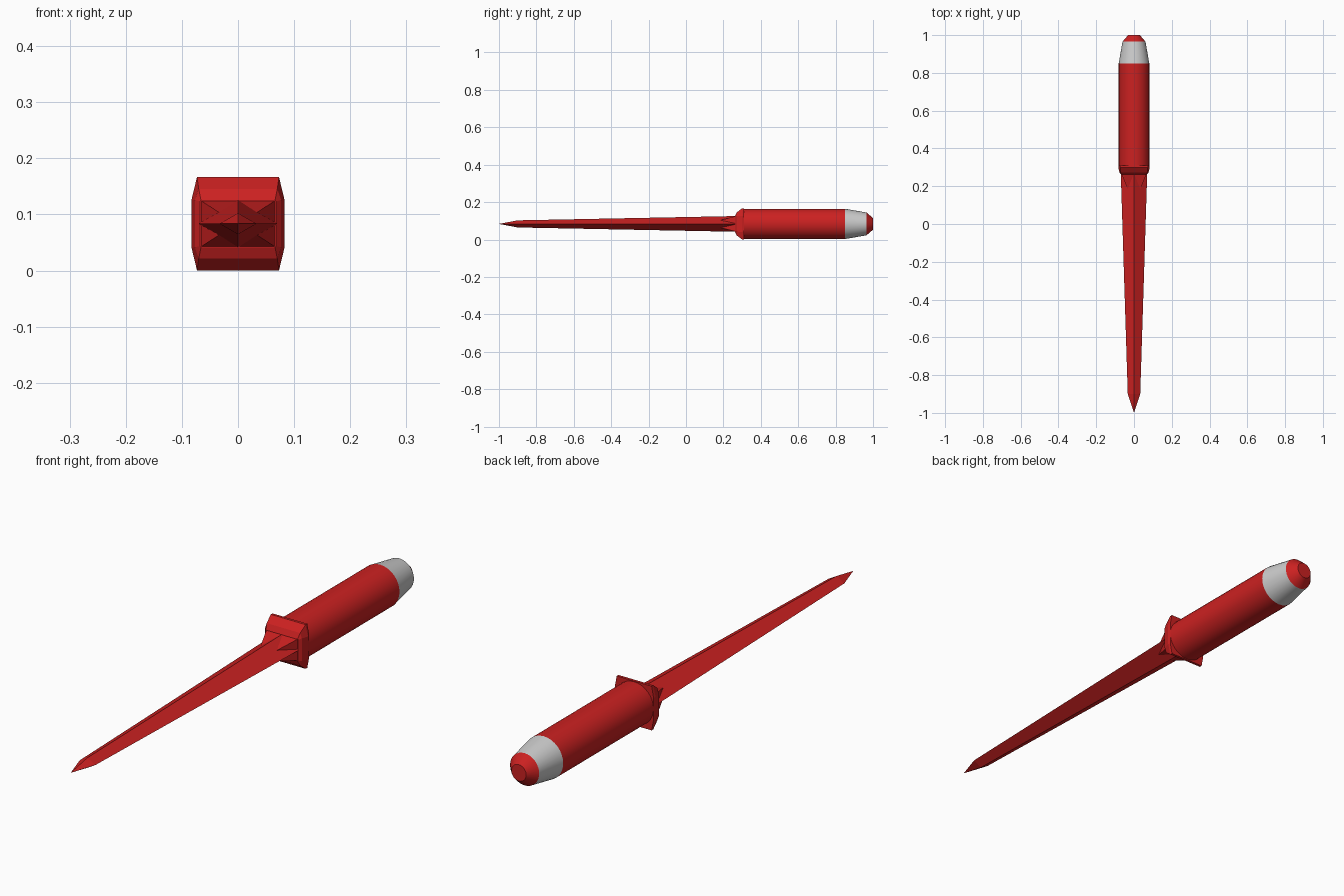
import bpy, bmesh, math

if "Cube" in bpy.data.objects:
    bpy.data.objects.remove(bpy.data.objects["Cube"])

ZC = 0.0835  # height of the long axis

red = bpy.data.materials.new("red")
red.diffuse_color = (0.6, 0.015, 0.015, 1)
red.use_nodes = True
red.node_tree.nodes["Principled BSDF"].inputs["Base Color"].default_value = red.diffuse_color


def loft(name, rings, material=None, smooth=False):
    """Skin a list of (y, [(x, z), ...]) sections, capping both ends."""
    bm = bmesh.new()
    loops = [[bm.verts.new((x, y, ZC + z)) for x, z in pts] for y, pts in rings]
    n = len(loops[0])
    for a, b in zip(loops, loops[1:]):
        for i in range(n):
            j = (i + 1) % n
            bm.faces.new((a[i], a[j], b[j], b[i]))
    bm.faces.new(loops[0])
    bm.faces.new(loops[-1])
    bmesh.ops.remove_doubles(bm, verts=bm.verts, dist=1e-5)
    bmesh.ops.recalc_face_normals(bm, faces=bm.faces)
    me = bpy.data.meshes.new(name)
    bm.to_mesh(me)
    bm.free()
    ob = bpy.data.objects.new(name, me)
    bpy.context.collection.objects.link(ob)
    if material:
        me.materials.append(material)
    if smooth:
        bpy.ops.object.select_all(action='DESELECT')
        ob.select_set(True)
        bpy.context.view_layer.objects.active = ob
        bpy.ops.object.shade_smooth_by_angle(angle=math.radians(30))
    return ob


def circle(r, n=32):
    return [(r * math.cos(2 * math.pi * i / n), r * math.sin(2 * math.pi * i / n))
            for i in range(n)]


def diamond(w, h):
    return [(w, 0), (0, h), (-w, 0), (0, -h)]


def rect(w, h):
    return [(w, h), (-w, h), (-w, -h), (w, -h)]


def octagon(tx, tz, sx, sz):
    return [(sx, sz), (tx, tz), (-tx, tz), (-sx, sz),
            (-sx, -sz), (-tx, -tz), (tx, -tz), (sx, -sz)]


# Diamond-section blade with a pointed tip
loft("blade", [(-1.0, diamond(1e-4, 1e-4)), (-0.9, diamond(0.033, 0.019)),
               (0.27, diamond(0.070, 0.042))], red)

# Four-sided collar where the blade meets the guard
loft("blade_collar", [(0.18, rect(0.032, 0.019)), (0.265, rect(0.066, 0.041))], red)

# Flared guard with projecting corners
loft("guard", [(0.262, octagon(0.066, 0.042, 0.068, 0.040)),
               (0.272, octagon(0.070, 0.062, 0.077, 0.042)),
               (0.300, octagon(0.073, 0.0835, 0.083, 0.042)),
               (0.310, octagon(0.073, 0.0835, 0.081, 0.042))], red)

# Round handle, grey end ferrule and red pommel
loft("handle", [(0.30, circle(0.081)), (0.85, circle(0.081))], red, True)
loft("ferrule", [(0.85, circle(0.081)), (0.965, circle(0.061))], None, True)
loft("pommel", [(0.965, circle(0.061)), (1.0, circle(0.031))], red, True)
